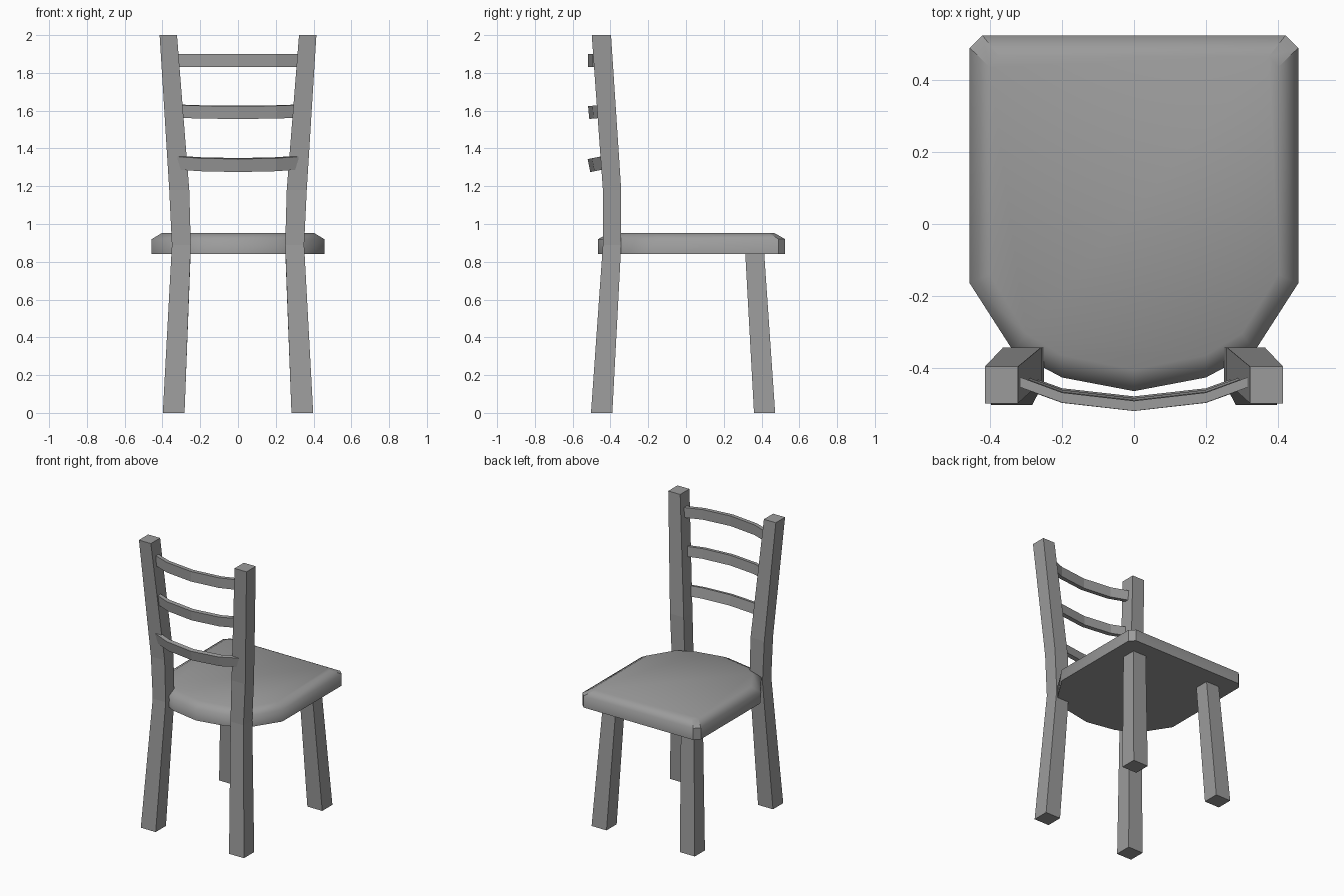
import bpy, bmesh, math
from mathutils import Vector

if "Cube" in bpy.data.objects:
    bpy.data.objects.remove(bpy.data.objects["Cube"])

grey = bpy.data.materials.new("plain grey")
grey.diffuse_color = (0.33, 0.33, 0.33, 1)
grey.use_nodes = True
grey.node_tree.nodes["Principled BSDF"].inputs["Base Color"].default_value = grey.diffuse_color


def loft(name, rings, sharp=None):
    """Skin a stack of equal-length rings and cap both ends."""
    bm = bmesh.new()
    rows = [[bm.verts.new(p) for p in ring] for ring in rings]
    n = len(rows[0])
    for a, b in zip(rows, rows[1:]):
        for i in range(n):
            j = (i + 1) % n
            bm.faces.new((a[i], a[j], b[j], b[i]))
    bm.faces.new(rows[0][::-1])
    bm.faces.new(rows[-1])
    bmesh.ops.recalc_face_normals(bm, faces=bm.faces)
    if sharp:
        for f in bm.faces:
            f.smooth = True
        for e in bm.edges:
            e.smooth = not sharp(e)
    me = bpy.data.meshes.new(name)
    bm.to_mesh(me)
    bm.free()
    me.materials.append(grey)
    ob = bpy.data.objects.new(name, me)
    bpy.context.collection.objects.link(ob)
    return ob


def post(name, side, sections):
    """Square post from (z, inner x, outer x, back y, front y) sections."""
    return loft(name, [[(side * x0, y0, z), (side * x1, y0, z),
                        (side * x1, y1, z), (side * x0, y1, z)]
                       for z, x0, x1, y0, y1 in sections])


# Legs: the rear pair runs on upward to carry the backrest
for side, label in ((-1, "left"), (1, "right")):
    post("rear_post_" + label, side, [
        (0, 0.283, 0.398, -0.503, -0.39),
        (0.89, 0.25, 0.35, -0.44, -0.343),
        (1.18, 0.258, 0.364, -0.44, -0.343),
        (2, 0.323, 0.415, -0.499, -0.397)])
    post("front_leg_" + label, side, [
        (0, 0.283, 0.398, 0.36, 0.472),
        (0.86, 0.25, 0.35, 0.313, 0.413)])

# Seat: rounded back, clipped front corners, chamfered top edge
outer = [(0.2, -0.427), (0.335, -0.355), (0.457, -0.165), (0.457, 0.49), (0.422, 0.525)]
inner = [(0.2, -0.365), (0.30, -0.305), (0.402, -0.14), (0.402, 0.437), (0.375, 0.466)]


def outline(half, back, z):
    pts = [(0, back)] + half + [(-x, y) for x, y in reversed(half)]
    return [(x, y, z) for x, y in pts]


def seat_sharp(e):
    a, b = (v.co for v in e.verts)
    corner = min(a.y, b.y) > 0.4 and abs(a.z - b.z) > 0.01
    return corner or e.calc_face_angle(0) > math.radians(65)


loft("seat", [outline(outer, -0.465, 0.84), outline(outer, -0.465, 0.92),
              outline(inner, -0.405, 0.953)], seat_sharp)

# Back rails: bowed slats, each tilted about its lower rear edge
bow = [(-0.32, 0.067), (-0.2, 0.023), (0, 0), (0.2, 0.023), (0.32, 0.067)]
for name, z, y, height, tilt in (("lower_rail", 1.275, -0.507, 0.07, 11),
                                 ("middle_rail", 1.556, -0.512, 0.068, 5.5),
                                 ("upper_rail", 1.83, -0.52, 0.07, 0)):
    c, s = math.cos(math.radians(tilt)), math.sin(math.radians(tilt))
    rings = []
    for x, d in bow:
        corners = ((d, 0), (d + 0.028, 0), (d + 0.028, height), (d, height))
        rings.append([Vector((x, y + u * c - v * s, z + u * s + v * c)) for u, v in corners])
    loft(name, rings)
